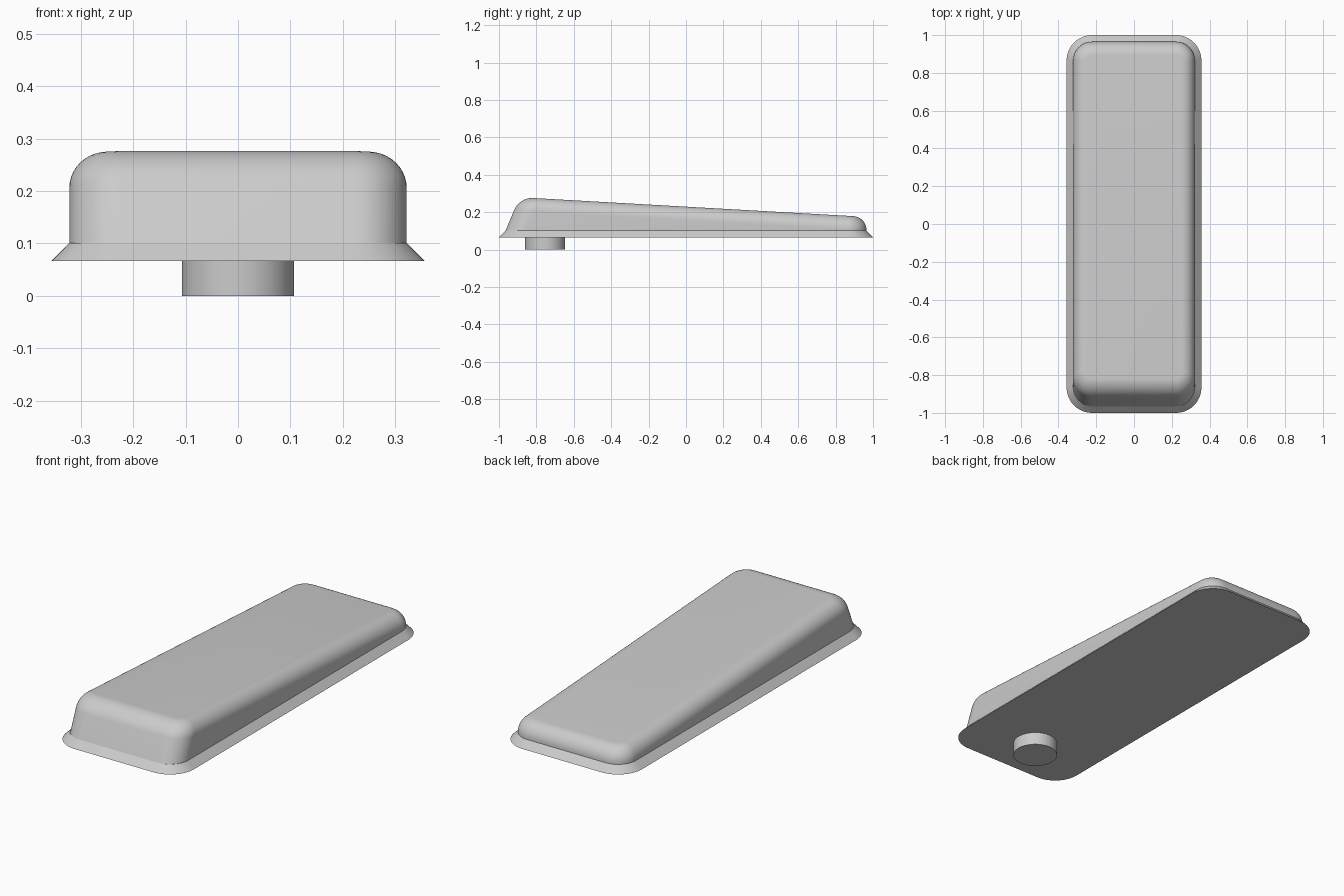
import bpy, bmesh, math

if "Cube" in bpy.data.objects:
    bpy.data.objects.remove(bpy.data.objects["Cube"], do_unlink=True)

grey = bpy.data.materials.new("light_grey")
grey.use_nodes = True
COLOUR = (0.6, 0.6, 0.6, 1)
grey.diffuse_color = COLOUR
grey.node_tree.nodes["Principled BSDF"].inputs["Base Color"].default_value = COLOUR

HALF_X, HALF_Y = 0.322, 0.965   # footprint of the wedge body
BASE, RIM = 0.066, 0.101        # underside and top of the flange
CORNER = 0.1


def finish(bm, name):
    bmesh.ops.recalc_face_normals(bm, faces=bm.faces)
    mesh = bpy.data.meshes.new(name)
    bm.to_mesh(mesh)
    bm.free()
    obj = bpy.data.objects.new(name, mesh)
    bpy.context.collection.objects.link(obj)
    mesh.materials.append(grey)
    bpy.ops.object.select_all(action="DESELECT")
    obj.select_set(True)
    bpy.context.view_layer.objects.active = obj
    bpy.ops.object.shade_smooth_by_angle(angle=math.radians(30))
    return obj


def rounded_ring(bm, hx, hy, r, z, steps=12):
    """Ring of vertices around a rounded rectangle."""
    ring = []
    for quarter, (sx, sy) in enumerate(((1, 1), (-1, 1), (-1, -1), (1, -1))):
        for i in range(steps + 1):
            a = (quarter + i / steps) * math.pi / 2
            ring.append(bm.verts.new((sx * (hx - r) + r * math.cos(a),
                                      sy * (hy - r) + r * math.sin(a), z)))
    return ring


# Flared flange with a flat underside
bm = bmesh.new()
flare = RIM - BASE
lower = rounded_ring(bm, HALF_X + flare, HALF_Y + flare, CORNER + flare, BASE)
upper = rounded_ring(bm, HALF_X, HALF_Y, CORNER, RIM)
for i in range(len(lower)):
    j = (i + 1) % len(lower)
    bm.faces.new((lower[i], lower[j], upper[j], upper[i]))
bm.faces.new(lower)
bm.faces.new(upper)
finish(bm, "flange")

# Wedge body: sloping top, leaning front, rounded corners and top edge
bm = bmesh.new()
bmesh.ops.create_cube(bm, size=2)
for v in bm.verts:
    top, front = v.co.z > 0, v.co.y < 0
    v.co.x *= HALF_X
    v.co.y *= HALF_Y
    v.co.z = RIM
    if top:
        v.co.z = 0.28 if front else 0.175
        if front:
            v.co.y += 0.075
uprights = [e for e in bm.edges
            if abs(e.verts[0].co.z - e.verts[1].co.z) > 0.03
            and abs(e.verts[0].co.y - e.verts[1].co.y) < 0.2]
bmesh.ops.bevel(bm, geom=uprights, offset=CORNER, offset_type="OFFSET",
                segments=12, profile=0.5, affect="EDGES")
bm.normal_update()
top_face = max(bm.faces, key=lambda f: f.calc_center_median().z)
bmesh.ops.bevel(bm, geom=list(top_face.edges), offset=0.07, offset_type="OFFSET",
                segments=10, profile=0.5, affect="EDGES", clamp_overlap=True)
finish(bm, "wedge_body")

# Round foot under the front end
bm = bmesh.new()
bmesh.ops.create_cone(bm, cap_ends=True, segments=64, radius1=0.107,
                      radius2=0.107, depth=BASE)
bmesh.ops.translate(bm, verts=bm.verts, vec=(0, -0.753, BASE / 2))
finish(bm, "round_foot")
